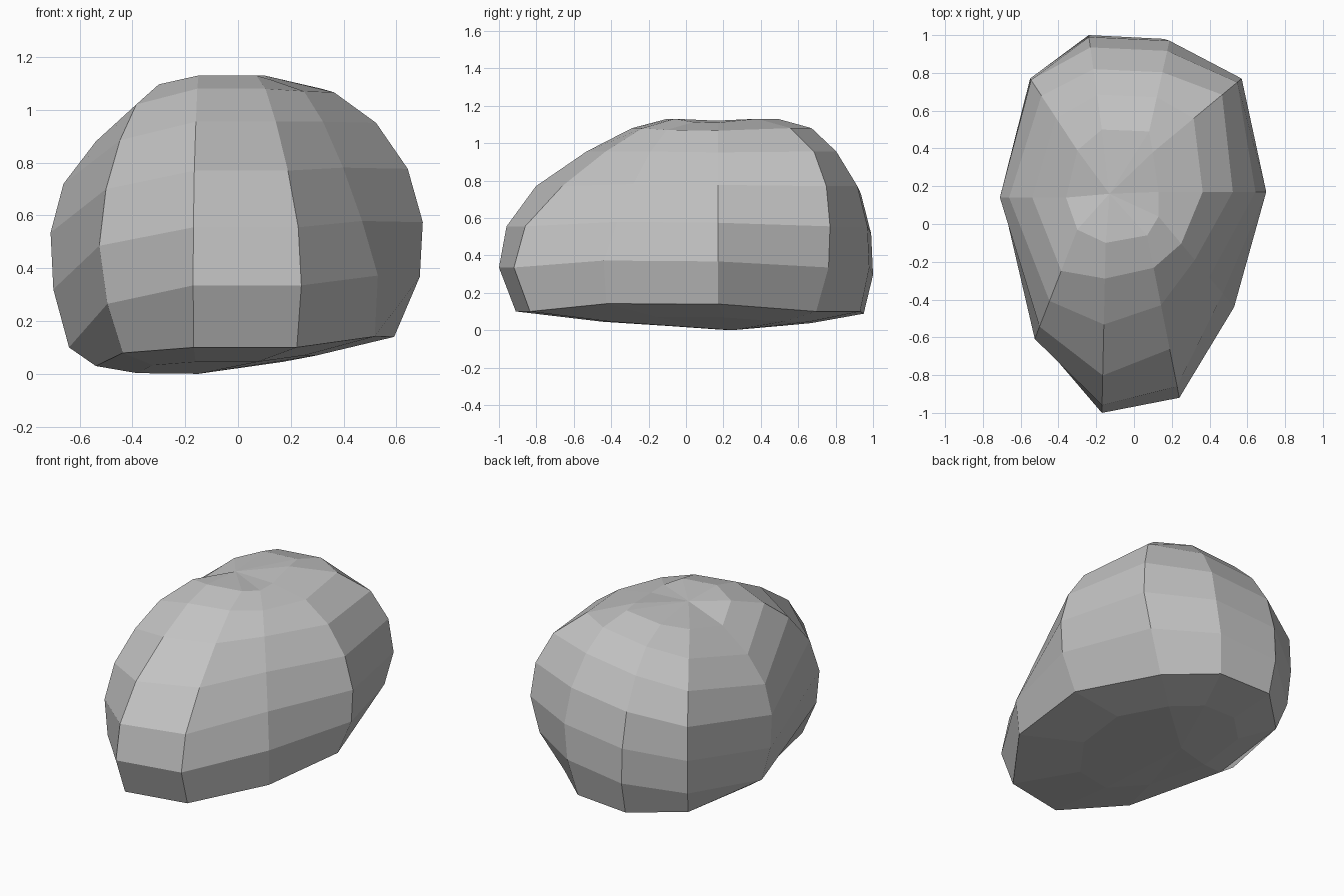
import bpy
import bmesh
from mathutils import Vector

default_cube = bpy.data.objects.get("Cube")
if default_cube:
    bpy.data.objects.remove(default_cube, do_unlink=True)

# Spread of each ring from the crown (0) to the widest outline (1), bottom to top
FRONT = (.9, 1, .955, .78, .48, .21, 0)
EDGE = (.9, 1, .93, .7, .43, .2, 0)
HOLLOW = (.97, 1, .85, .67, .48, .3, 0)
RIGHT = (.81, .98, 1, .9, .69, .41, 0)
SHOULDER = (.81, .98, 1, .95, .78, .46, 0)
BACK = (.9, 1, .98, .87, .64, .37, 0)
LEFT = (.51, .8, .97, 1, .86, .51, 0)
CORNER = (.8, .95, 1, .98, .76, .45, 0)

# Ring heights, and how strongly each ring follows a column's drop
HEIGHTS = (.1, .335, .555, .77, .955, 1.08, 1.13)
FOLLOW = (.3, 1, 1, 1, 1, .85, .48)
WAIST = .72

# Columns counter-clockwise:
# widest point, crown point, drop, squeeze to the waist, foot slant, spread
COLUMNS = (
    ((-.17, -1), (-.15, -.1), 0, 0, 0, FRONT),
    ((.24, -.92), (.07, -.06), 0, 0, 0, EDGE),
    ((.53, -.44), (.13, .04), -.015, .06, 0, HOLLOW),
    ((.7, .17), (.13, .17), -.01, .06, 0, RIGHT),
    ((.57, .77), (.1, .38), 0, 0, .05, SHOULDER),
    ((.19, .98), (.08, .49), 0, 0, .03, BACK),
    ((-.24, 1), (-.17, .5), .04, 0, 0, BACK),
    ((-.55, .77), (-.3, .39), .12, 0, 0, CORNER),
    ((-.71, .14), (-.36, .14), .235, 0, 0, LEFT),
    ((-.53, -.62), (-.3, -.03), .07, 0, -.035, BACK),
)
CROWN = Vector((-.13, .16, 1.12))
BASE = Vector((-.15, .25, 0))


def ring_points(level):
    """One closed ring of the boulder."""
    points = []
    for outer, crown, drop, squeeze, slant, spread in COLUMNS:
        flat = Vector(crown).lerp(Vector(outer), spread[level])
        height = HEIGHTS[level] - drop * FOLLOW[level]
        height += (WAIST - height) * squeeze
        x = flat.x - slant * max(0, 2 - level)
        points.append(Vector((x, flat.y, height)))
    return points


def add_ring(bm, points):
    return [bm.verts.new(point) for point in points]


def bridge(bm, lower, upper):
    for i in range(len(lower)):
        j = (i + 1) % len(lower)
        bm.faces.new((lower[i], lower[j], upper[j], upper[i]))


def cap(bm, ring, centre):
    tip = bm.verts.new(centre)
    for i in range(len(ring)):
        bm.faces.new((ring[i], ring[(i + 1) % len(ring)], tip))


# Boulder: shallow underside, stacked rings, faceted crown
bm = bmesh.new()
rings = [ring_points(level) for level in range(len(HEIGHTS))]
sag = Vector((0, 0, -.015))
underside = [BASE.lerp(point, .6) + sag for point in rings[0]]
loops = [add_ring(bm, points) for points in [underside] + rings]
for lower, upper in zip(loops, loops[1:]):
    bridge(bm, lower, upper)
cap(bm, loops[-1], CROWN)
cap(bm, loops[0], BASE)
bmesh.ops.recalc_face_normals(bm, faces=bm.faces[:])

mesh = bpy.data.meshes.new("boulder")
bm.to_mesh(mesh)
bm.free()
boulder = bpy.data.objects.new("boulder", mesh)
bpy.context.collection.objects.link(boulder)

# Stone colour
stone = bpy.data.materials.new("stone grey")
stone.use_nodes = True
colour = (.54, .54, .54, 1)
stone.diffuse_color = colour
shader = next(n for n in stone.node_tree.nodes if n.type == "BSDF_PRINCIPLED")
shader.inputs["Base Color"].default_value = colour
mesh.materials.append(stone)
